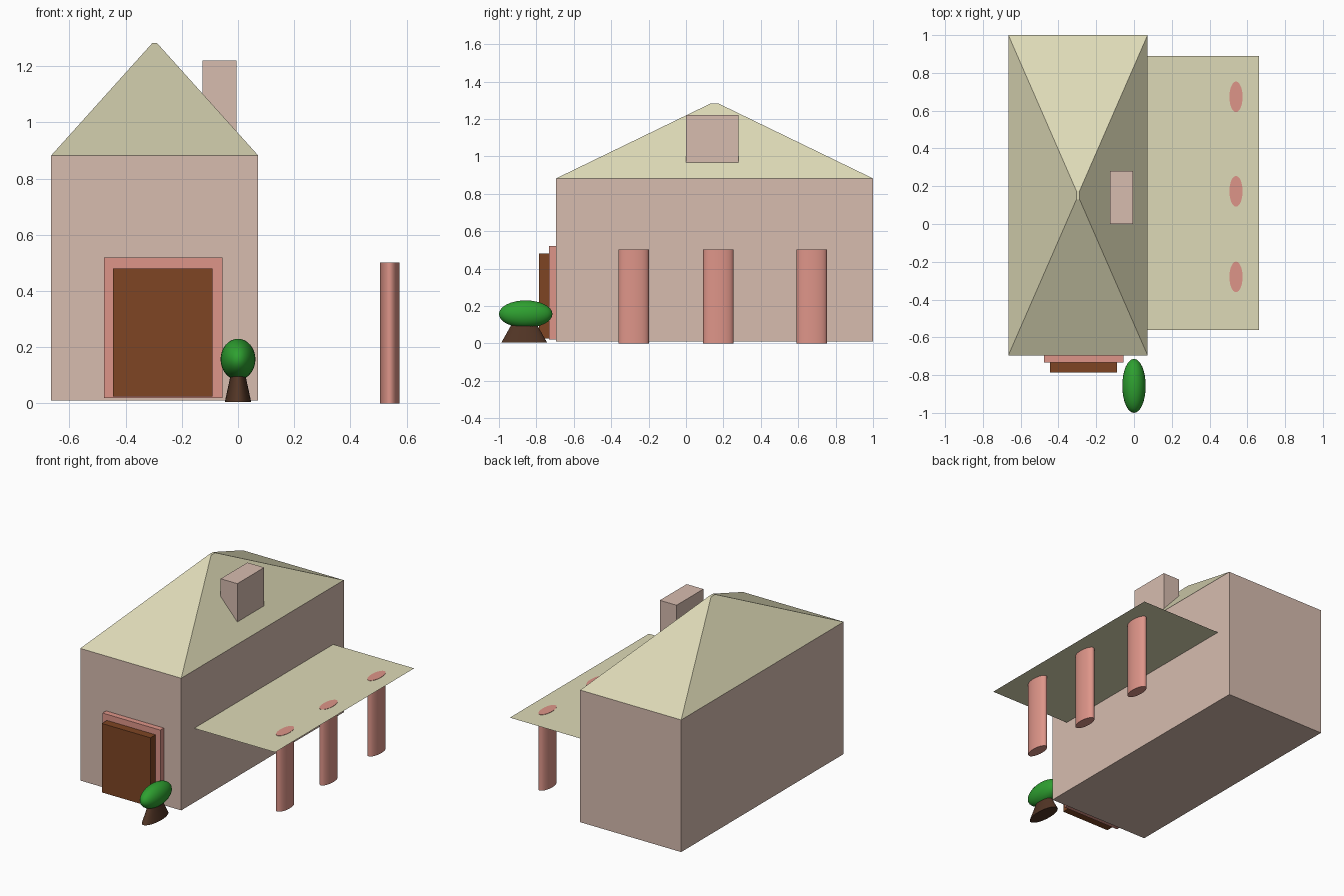
import bpy, math

if "Cube" in bpy.data.objects:
    bpy.data.objects.remove(bpy.data.objects["Cube"])


def material(name, rgb):
    # sRGB 0-255 to linear
    lin = [((c / 255 + 0.055) / 1.055) ** 2.4 for c in rgb]
    m = bpy.data.materials.new(name)
    m.diffuse_color = (*lin, 1)
    m.use_nodes = True
    m.node_tree.nodes["Principled BSDF"].inputs["Base Color"].default_value = m.diffuse_color
    return m


WALL = material("wall_beige", (215, 188, 175))
ROOF = material("roof_cream", (222, 218, 183))
PINK = material("pillar_pink", (222, 149, 137))
DOOR = material("door_brown", (126, 69, 36))
LEAF = material("leaf_green", (46, 160, 48))
TRUNK = material("trunk_brown", (82, 53, 37))


def mesh(name, verts, faces, mat):
    me = bpy.data.meshes.new(name)
    me.from_pydata(verts, [], faces)
    me.materials.append(mat)
    ob = bpy.data.objects.new(name, me)
    bpy.context.collection.objects.link(ob)
    return ob


def hull(name, bottom, top, z0, z1, mat):
    """Box or frustum between two rectangles given as (x0, x1, y0, y1)."""
    def ring(r, z):
        return [(r[0], r[2], z), (r[1], r[2], z), (r[1], r[3], z), (r[0], r[3], z)]
    sides = [(i, (i + 1) % 4, (i + 1) % 4 + 4, i + 4) for i in range(4)]
    return mesh(name, ring(bottom, z0) + ring(top, z1),
                [(3, 2, 1, 0), (4, 5, 6, 7)] + sides, mat)


def finish(name, scale, mat):
    ob = bpy.context.object
    ob.name = name
    ob.scale = scale
    bpy.ops.object.transform_apply(location=False, rotation=False, scale=True)
    bpy.ops.object.shade_smooth_by_angle(angle=math.radians(35))
    ob.data.materials.append(mat)


# House body, hipped roof with tiny ridge, chimney
plan = (-0.665, 0.072, -0.695, 1.0)
hull("house_body", plan, plan, 0.01, 0.882, WALL)
hull("roof", plan, (-0.305, -0.288, 0.13, 0.175), 0.882, 1.282, ROOF)
stack = (-0.127, -0.005, 0.0, 0.28)
hull("chimney", stack, stack, 0.9, 1.22, WALL)

# Door and its frame
frame = (-0.477, -0.055, -0.732, -0.69)
hull("door_frame", frame, frame, 0.02, 0.52, PINK)
door = (-0.445, -0.09, -0.785, -0.725)
hull("door", door, door, 0.025, 0.48, DOOR)

# Thin porch roof on the side
mesh("porch_roof", [(0.06, -0.56, 0.5), (0.663, -0.56, 0.5),
                    (0.663, 0.89, 0.5), (0.06, 0.89, 0.5)], [(0, 1, 2, 3)], ROOF)

# Oval porch pillars, tops just showing through the porch roof
for i, y in enumerate((-0.28, 0.173, 0.673)):
    bpy.ops.mesh.primitive_cylinder_add(vertices=32, radius=1, depth=0.502,
                                        location=(0.54, y, 0.251))
    finish(f"porch_pillar_{i + 1}", (0.035, 0.081, 1), PINK)

# Bush: tapered trunk and oval crown
bpy.ops.mesh.primitive_cone_add(vertices=32, radius1=1, radius2=0.4, depth=0.13,
                                location=(0, -0.865, 0.07))
finish("bush_trunk", (0.047, 0.122, 1), TRUNK)
bpy.ops.mesh.primitive_uv_sphere_add(segments=32, ring_count=16, radius=1,
                                     location=(0, -0.857, 0.157))
finish("bush_crown", (0.062, 0.143, 0.073), LEAF)
